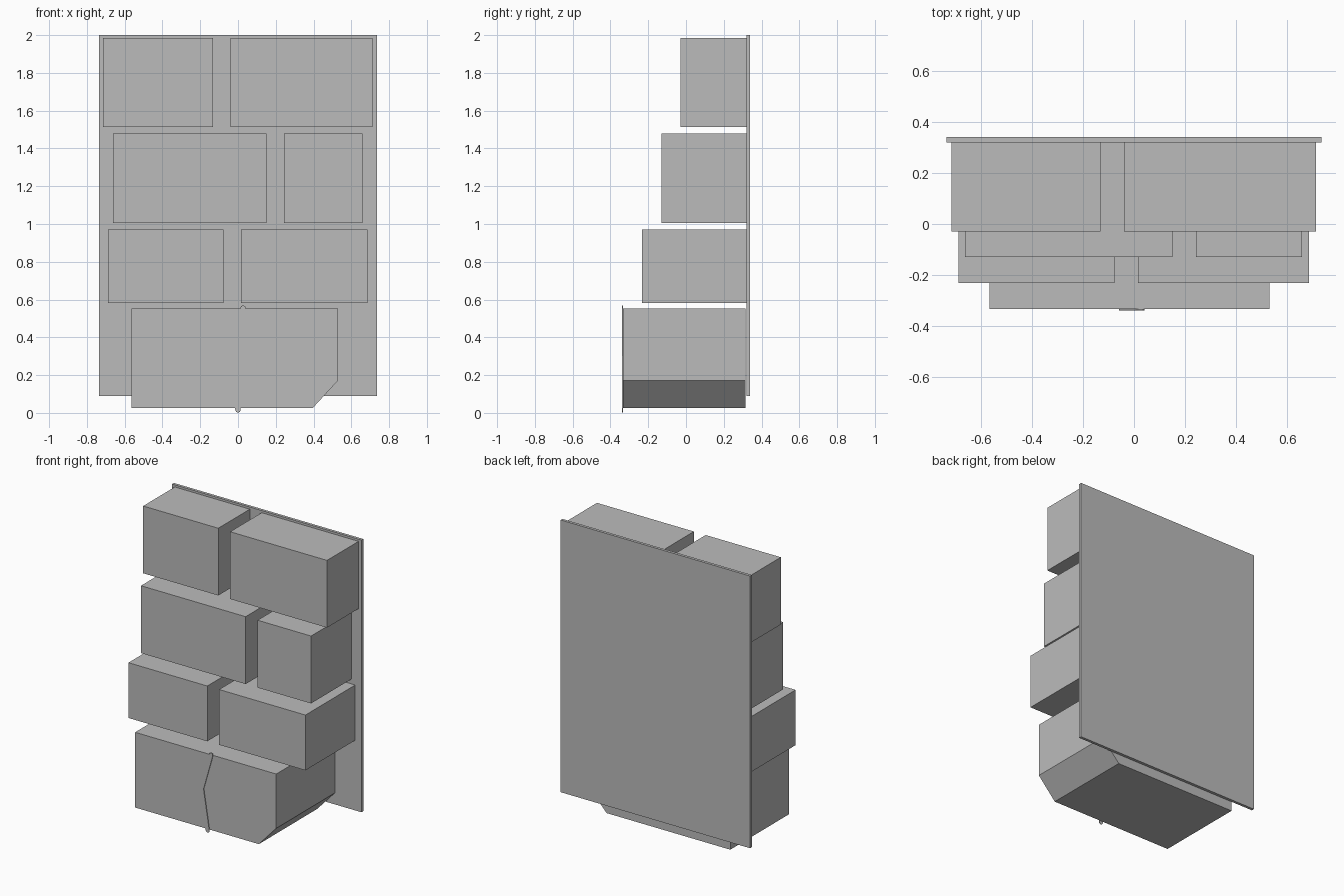
import bpy, bmesh, math
from mathutils import Vector

cube = bpy.data.objects.get("Cube")
if cube:
    bpy.data.objects.remove(cube, do_unlink=True)

# Single flat stone colour
stone = bpy.data.materials.new("stone_grey")
stone.use_nodes = True
colour = (0.5, 0.5, 0.5, 1)
stone.diffuse_color = colour
stone.node_tree.nodes["Principled BSDF"].inputs["Base Color"].default_value = colour


def slab(name, outline, front, back):
    """Extrude an x-z outline (anticlockwise from the front) along y."""
    bm = bmesh.new()
    face = bm.faces.new([bm.verts.new((x, front, z)) for x, z in outline])
    extruded = bmesh.ops.extrude_face_region(bm, geom=[face], use_keep_orig=True)
    moved = [v for v in extruded["geom"] if isinstance(v, bmesh.types.BMVert)]
    bmesh.ops.translate(bm, verts=moved, vec=(0, back - front, 0))
    bmesh.ops.recalc_face_normals(bm, faces=bm.faces)
    mesh = bpy.data.meshes.new(name)
    bm.to_mesh(mesh)
    bm.free()
    mesh.materials.append(stone)
    obj = bpy.data.objects.new(name, mesh)
    bpy.context.collection.objects.link(obj)
    return obj


def rectangle(x0, x1, z0, z1):
    return [(x0, z0), (x1, z0), (x1, z1), (x0, z1)]


# Backing panel
BACK = 0.32
slab("back_panel", rectangle(-0.735, 0.735, 0.09, 2.0), BACK, 0.34)

# Stepped rows of blocks: name, bottom, top, front, spans in x
rows = [
    ("top_block", 1.513, 1.985, -0.03, [(-0.715, -0.132), (-0.04, 0.712)]),
    ("upper_block", 1.005, 1.478, -0.13, [(-0.662, 0.15), (0.243, 0.658)]),
    ("lower_block", 0.582, 0.97, -0.232, [(-0.688, -0.076), (0.016, 0.686)]),
]
for name, bottom, top, front, spans in rows:
    for side, (x0, x1) in zip(("right", "left"), spans):
        slab(f"{name}_{side}", rectangle(x0, x1, bottom, top), front, BACK)

# Bottom block with one cut corner
FRONT = -0.333
slab("bottom_block",
     [(-0.565, 0.025), (0.395, 0.025), (0.53, 0.172), (0.53, 0.553), (-0.565, 0.553)],
     FRONT, 0.316)

# Thin bent seam on the bottom block, with rounded ends
R = 0.014
path = [Vector(p) for p in ((0.027, 0.555), (-0.045, 0.3), (0.0, 0.016))]
start, end = (path[0] - path[1]).normalized(), (path[2] - path[1]).normalized()


def round_end(centre, direction):
    middle = math.atan2(direction.y, direction.x)
    angles = [middle + math.pi * (i / 6 - 0.5) for i in range(7)]
    return [centre + R * Vector((math.cos(a), math.sin(a))) for a in angles]


bend = Vector((R, 0))
seam = round_end(path[0], start) + [path[1] - bend]
seam += round_end(path[2], end) + [path[1] + bend]
slab("front_seam", seam, FRONT - 0.005, FRONT)
